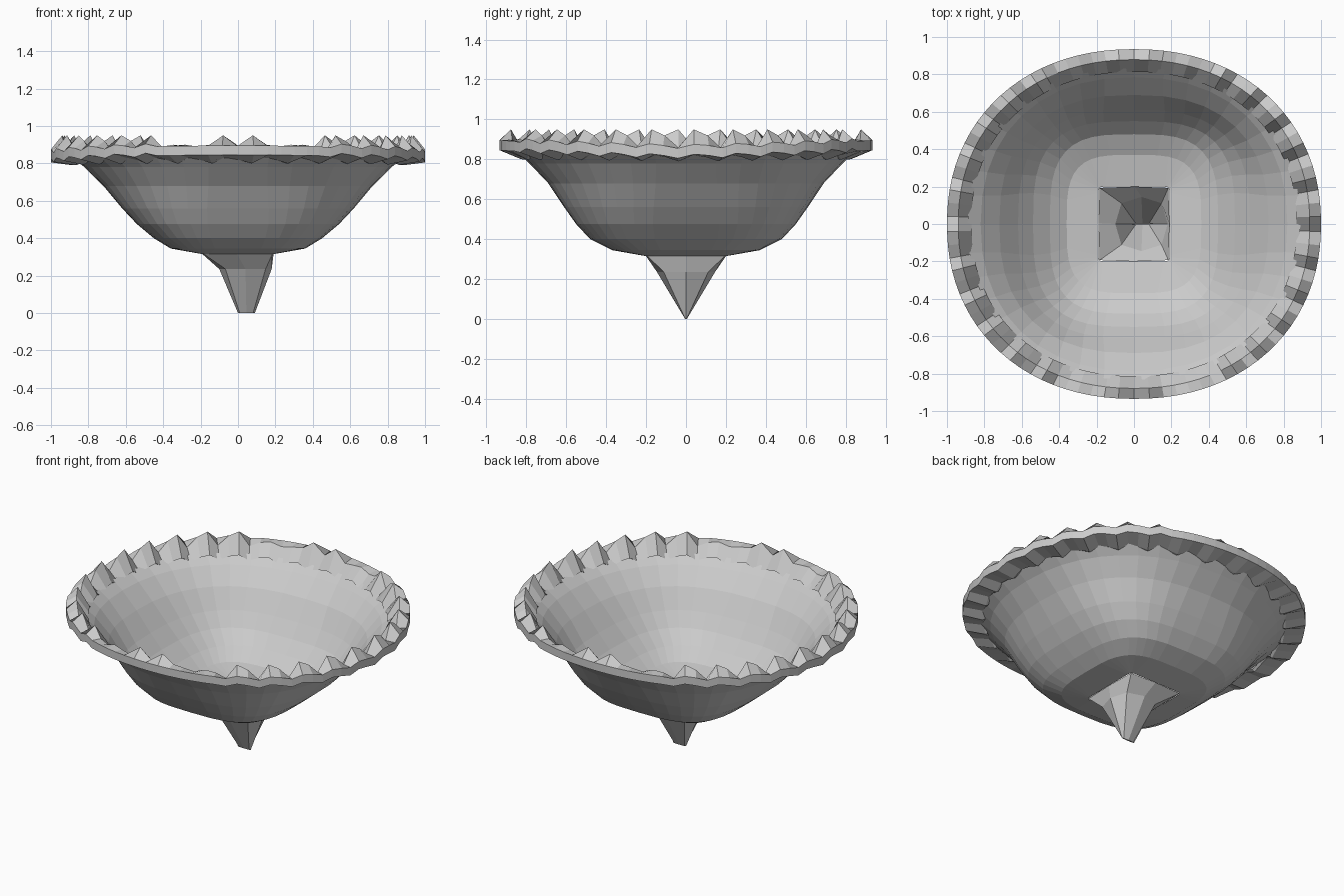
import bpy, bmesh, math

if "Cube" in bpy.data.objects:
    bpy.data.objects.remove(bpy.data.objects["Cube"])


def oval(rx, ry, n, t, cx=0.0):
    # point on a rounded-square outline
    c, s = math.cos(t), math.sin(t)
    return (cx + rx * math.copysign(abs(c) ** (2 / n), c),
            ry * math.copysign(abs(s) ** (2 / n), s))


def loft(name, rings, cap_last=False, closed=False):
    bm = bmesh.new()
    loops = [[bm.verts.new(p) for p in ring] for ring in rings]
    pairs = list(zip(loops, loops[1:]))
    if closed:
        pairs.append((loops[-1], loops[0]))
    for a, b in pairs:
        for i in range(len(a)):
            j = (i + 1) % len(a)
            bm.faces.new((a[i], a[j], b[j], b[i]))
    if cap_last:
        bm.faces.new(loops[-1])
    bmesh.ops.recalc_face_normals(bm, faces=bm.faces)
    me = bpy.data.meshes.new(name)
    bm.to_mesh(me)
    bm.free()
    ob = bpy.data.objects.new(name, me)
    bpy.context.collection.objects.link(ob)
    return ob


def lift(y):
    # the rim rises slightly toward front and back
    return 0.035 * min(1, abs(y) / 0.93) ** 1.5


def oval_rings(levels, seg):
    return [[(*oval(rx, ry, n, 2 * math.pi * i / seg, cx), z) for i in range(seg)]
            for rx, ry, z, n, cx in levels]


# Bowl: half width, half depth, height, squareness, x offset
bowl = [
    (0.89, 0.835, 0.83, 2.2, 0), (0.82, 0.785, 0.78, 2.25, 0),
    (0.72, 0.69, 0.68, 2.45, 0), (0.62, 0.61, 0.56, 2.8, 0),
    (0.54, 0.55, 0.475, 3.1, 0), (0.45, 0.48, 0.40, 3.3, 0),
    (0.36, 0.37, 0.345, 3.5, 0), (0.19, 0.20, 0.315, 20, 0),
]
loft("bowl", oval_rings(bowl, 40))

# Hollow spike: eight-sided, pinched to a short edge at the ground
spike = [
    (0.19, 0.20, 0.315, 20, 0), (0.14, 0.145, 0.235, 2.6, 0.04),
    (0.045, 0.004, 0.0, 3, 0.045),
]
loft("spike", oval_rings(spike, 8), cap_last=True)

# Ruffled rim with teeth, calmer at the middle of front and back
TEETH = 30
N = TEETH * 3
outer_low, outer_top, crest, inner, under = [], [], [], [], []
for i in range(N):
    t = 2 * math.pi * (i + 0.5) / N
    x, y = oval(1.0, 0.935, 2.15, t)
    k = i % 3
    h = (0.95, 0.92, 0.86)[k]
    wave = (0.015, 0.008, -0.005)[k]
    dip = (0.01, 0.0, -0.02)[k]
    if abs(x) < 0.47:
        h = 0.95 if 0.06 < abs(x) < 0.14 else (0.90, 0.89, 0.88)[k]
        wave = 0
    z = lift(y) + wave
    outer_low.append((x, y, 0.81 + z))
    outer_top.append((x, y, 0.86 + z))
    crest.append((x * 0.94, y * 0.94, h))
    inner.append((x * 0.87, y * 0.87, 0.82 + dip))
    under.append((x * 0.885, y * 0.885, 0.81 + lift(y) * 0.3 + dip))
loft("ruffled_rim", [outer_low, outer_top, crest, inner, under], closed=True)
